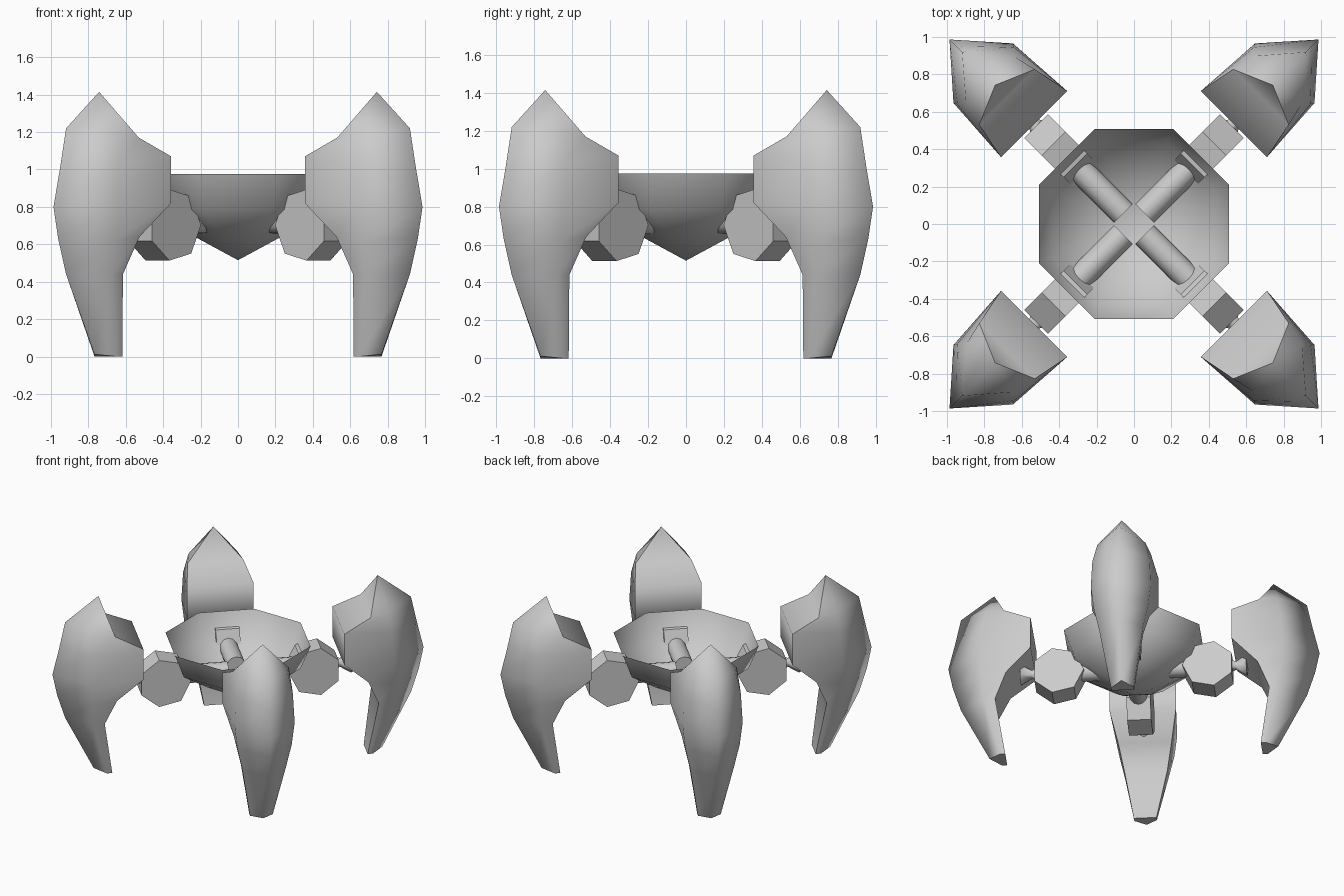
import bpy, bmesh, math
from mathutils import Matrix, Vector

cube = bpy.data.objects.get("Cube")
if cube:
    bpy.data.objects.remove(cube, do_unlink=True)

# single plain grey
grey = bpy.data.materials.new("grey metal")
grey.use_nodes = True
grey.diffuse_color = (0.6, 0.6, 0.6, 1)
grey.node_tree.nodes["Principled BSDF"].inputs["Base Color"].default_value = (0.6, 0.6, 0.6, 1)


def finish(bm, name):
    """Turn a bmesh into a mesh carrying the grey material."""
    mesh = bpy.data.meshes.new(name)
    bm.to_mesh(mesh)
    bm.free()
    mesh.materials.append(grey)
    return mesh


def place(mesh, name, angle=0.0):
    obj = bpy.data.objects.new(name, mesh)
    obj.rotation_euler.z = angle
    bpy.context.collection.objects.link(obj)
    return obj


def lathe(bm, profile, sides, matrix, phase=0.0, caps=True):
    """Spin (radius, height) points around local z; radius 0 makes a tip."""
    rings = []
    for r, h in profile:
        n = sides if r > 0 else 1
        rings.append([bm.verts.new(matrix @ Vector((
            r * math.cos(phase + math.tau * i / sides),
            r * math.sin(phase + math.tau * i / sides), h))) for i in range(n)])
    for a, b in zip(rings, rings[1:]):
        for i in range(sides):
            j = (i + 1) % sides
            quad = [a[i % len(a)], a[j % len(a)], b[j % len(b)], b[i % len(b)]]
            bm.faces.new(list(dict.fromkeys(quad))).smooth = True
    if caps:
        for ring in (rings[0], rings[-1]):
            if len(ring) > 2:
                bm.faces.new(ring)
    bmesh.ops.recalc_face_normals(bm, faces=bm.faces)


def sharpen(bm, degrees):
    for e in bm.edges:
        if len(e.link_faces) == 2 and e.calc_face_angle(0) > math.radians(degrees):
            e.smooth = False


# open octagonal bowl
bm = bmesh.new()
lathe(bm, [(0, 0.515), (0.27, 0.65), (0.475, 0.785), (0.55, 0.975)], 8,
      Matrix.Identity(4), math.pi / 8, caps=False)
place(finish(bm, "bowl_body"), "bowl_body")

# seven-sided joint disc, axis across the leg direction, one corner inward
bm = bmesh.new()
lathe(bm, [(0.195, -0.09), (0.195, 0.09)], 7,
      Matrix.Translation((0.565, 0, 0.703)) @ Matrix.Rotation(math.pi / 2, 4, 'X'), math.pi)
for f in bm.faces:
    f.smooth = False
disc = finish(bm, "joint_disc")

# round axle running from inside the bowl into the disc
along = Matrix.Translation((0, 0, 0.725)) @ Matrix.Rotation(math.pi / 2, 4, 'Y')
bm = bmesh.new()
lathe(bm, [(0.07, 0.08), (0.07, 0.55)], 12, along)
sharpen(bm, 45)
axle = finish(bm, "axle")

# waisted link between disc and claw
bm = bmesh.new()
lathe(bm, [(0.09, 0.68), (0.035, 0.765), (0.09, 0.85)], 6, along)
sharpen(bm, 70)
link = finish(bm, "claw_link")

# claw sections: inner (reach, half width, z), side (reach, half width, z), ridge (reach, z)
sections = [
    ((0.96, 0.085, 0.0), (1.00, 0.085, 0.0), (1.085, 0.012)),
    ((1.03, 0.16, 0.44), (1.12, 0.165, 0.44), (1.30, 0.44)),
    ((0.945, 0.20, 0.64), (1.13, 0.205, 0.62), (1.36, 0.63)),
    ((0.755, 0.25, 0.82), (1.14, 0.225, 0.80), (1.395, 0.80)),
    ((0.755, 0.25, 1.07), (1.12, 0.215, 1.03), (1.345, 1.01)),
    ((0.96, 0.21, 1.17), (1.09, 0.18, 1.19), (1.30, 1.22)),
]
bm = bmesh.new()
rows = []
for (ri, ti, zi), (rm, tm, zm), (ro, zo) in sections:
    rows.append([bm.verts.new(p) for p in (
        (ri, -ti, zi), (rm, -tm, zm), (ro, 0, zo), (rm, tm, zm), (ri, ti, zi))])
tip = bm.verts.new((1.05, 0, 1.415))
outer = set()
for a, b in zip(rows, rows[1:]):
    for i in range(5):
        j = (i + 1) % 5
        f = bm.faces.new((a[i], a[j], b[j], b[i]))
        f.smooth = True
        if i < 4:
            outer.add(f)
for i in range(5):
    f = bm.faces.new((rows[-1][i], rows[-1][(i + 1) % 5], tip))
    f.smooth = True
    if i < 4:
        outer.add(f)
bm.faces.new(rows[0][::-1])
# crisp rim between outer shell and inner face, and across steep inner bends
for e in bm.edges:
    shell = [f in outer for f in e.link_faces]
    if not all(shell) and (any(shell) or e.calc_face_angle(0) > math.radians(35)):
        e.smooth = False
bmesh.ops.recalc_face_normals(bm, faces=bm.faces)
claw = finish(bm, "claw")

# four identical legs on the diagonals
for k, corner in enumerate(("back_left", "back_right", "front_right", "front_left")):
    angle = math.pi / 4 + k * math.pi / 2
    for part in (disc, axle, link, claw):
        place(part, f"{corner}_{part.name}", angle)
